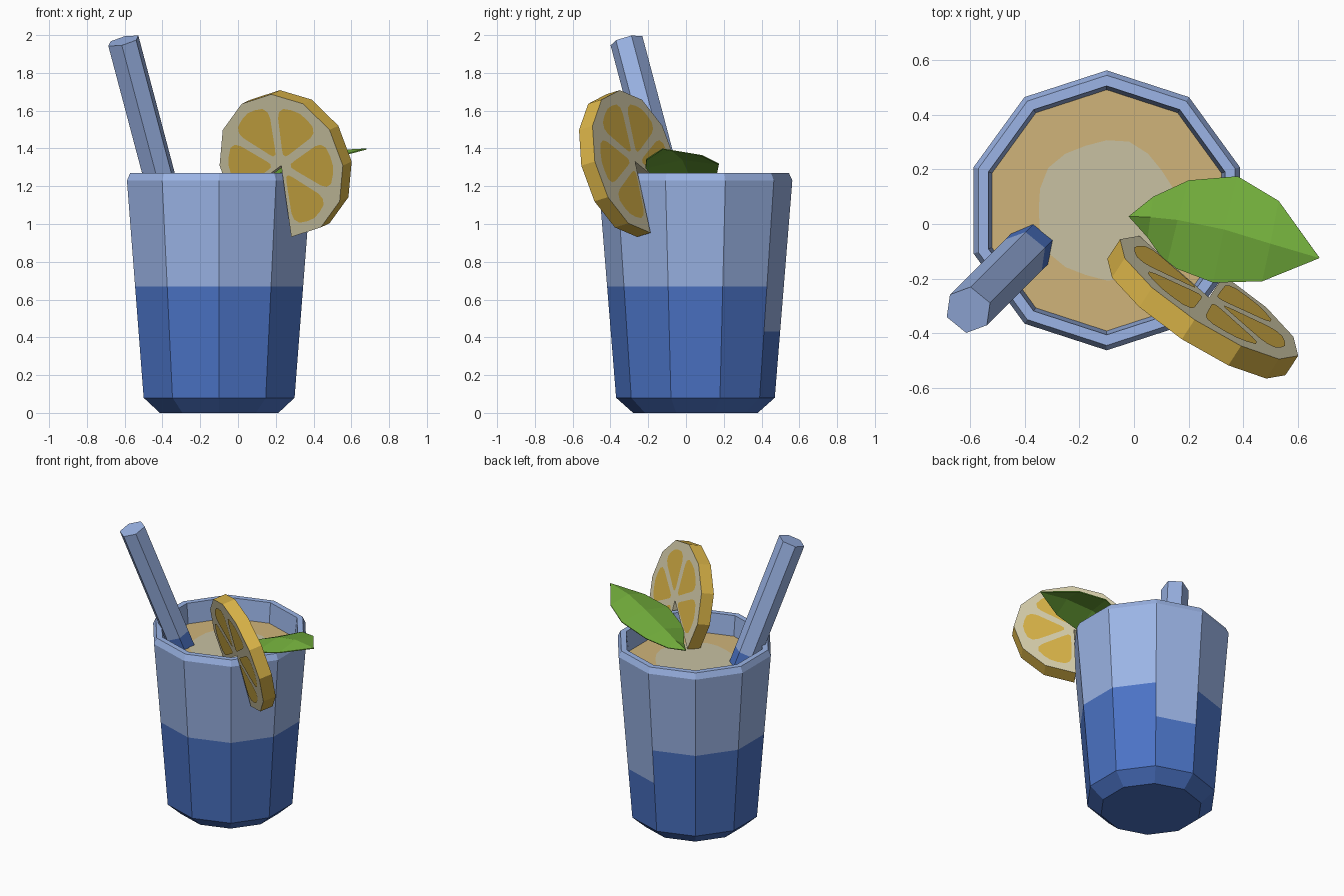
import bpy, math
from mathutils import Vector

if "Cube" in bpy.data.objects:
    bpy.data.objects.remove(bpy.data.objects["Cube"])


def lin(c):
    c /= 255
    return c / 12.92 if c <= 0.04045 else ((c + 0.055) / 1.055) ** 2.4


def material(name, r, g, b):
    m = bpy.data.materials.new(name)
    m.diffuse_color = (lin(r), lin(g), lin(b), 1)
    m.use_nodes = True
    m.node_tree.nodes["Principled BSDF"].inputs["Base Color"].default_value = m.diffuse_color
    return m


LIGHT_BLUE = material("light_blue", 155, 180, 230)
BLUE = material("blue", 75, 115, 197)
TAN = material("tan_drink", 208, 180, 122)
FOAM = material("pale_foam", 200, 193, 162)
PITH = material("cream_pith", 215, 207, 172)
YELLOW = material("lemon_yellow", 218, 180, 72)
GREEN = material("leaf_green", 115, 175, 60)


def build(name, verts, faces, mats, rule=None):
    """Make a mesh object; rule(face number) gives the material slot."""
    me = bpy.data.meshes.new(name)
    me.from_pydata([tuple(v) for v in verts], [], faces)
    for m in mats:
        me.materials.append(m)
    if rule:
        for p in me.polygons:
            p.material_index = rule(p.index)
    ob = bpy.data.objects.new(name, me)
    bpy.context.collection.objects.link(ob)
    return ob


def bridge(rings, n):
    """Side faces between consecutive rings of n vertices."""
    return [(k * n + i, k * n + (i + 1) % n, (k + 1) * n + (i + 1) % n, (k + 1) * n + i)
            for k in range(rings - 1) for i in range(n)]


# Cup: ten-sided profile from the base, over the rim and down to the drink
CX, CY, N = -0.1, 0.05, 10
DRINK_Z = 1.13


def wall(z):
    return 0.42 + 0.093 * (z - 0.08) / 1.15


profile = [(0.33, 0), (0.42, 0.08), (wall(0.43), 0.43), (wall(0.67), 0.67),
           (0.513, 1.23), (0.495, 1.27), (0.456, 1.27), (0.442, DRINK_Z)]
verts = [(CX + r * math.cos(math.radians(54 + 36 * i)),
          CY + r * math.sin(math.radians(54 + 36 * i)), z)
         for r, z in profile for i in range(N)]
faces = bridge(len(profile), N)
faces.append(tuple(reversed(range(N))))


def cup_colour(f):
    if f == len(faces) - 1:
        return 1
    band, side = divmod(f, N)
    # one side has the light colour running lower
    return 1 if band < 2 or (band == 2 and side != 0) else 0


build("cup", verts, faces, [LIGHT_BLUE, BLUE], cup_colour)

# Drink surface and pale foam patch
build("drink", verts[-N:], [tuple(range(N))], [TAN])
M = 20
foam = [(CX + (0.257 + 0.008 * math.cos(5 * t)) * math.cos(t),
         CY + (0.257 + 0.008 * math.cos(5 * t)) * math.sin(t), DRINK_Z + 0.004)
        for t in (2 * math.pi * i / M for i in range(M))]
build("foam", foam, [tuple(range(M))], [FOAM])

# Straw: leaning six-sided rod, darker where it dips into the drink
top = Vector((-0.607, -0.315, 1.97))
slope = Vector((-0.265, -0.265, 1))
axis = slope.normalized()
sv = []
for z in (1.06, 1.21, 1.97):
    c = top + slope * (z - 1.97)
    for i in range(6):
        a = math.radians(21 + 60 * i)
        h = Vector((math.cos(a), math.sin(a), 0))
        sv.append(c + (h - axis * h.dot(axis)).normalized() * 0.088)
sf = bridge(3, 6) + [tuple(range(12, 18)), tuple(reversed(range(6)))]
build("straw", sv, sf, [LIGHT_BLUE, BLUE], lambda f: 1 if f < 6 or f == 13 else 0)

# Lemon slice: twelve-sided disc with one sixth missing where it sits on the rim
n = Vector((0.53, 0.81, 0.25)).normalized()
v = (Vector((0, 0, 1)) - n * n.z).normalized()
u = v.cross(n)
if u.x < 0:
    u = -u
centre = Vector((0.252, -0.305, 1.32))
R, HALF = 0.39, 0.044


def on_slice(x, y, d):
    return centre + u * x + v * y + n * d


def polar(r, deg):
    a = math.radians(deg)
    return r * math.cos(a), r * math.sin(a)


outline = [(0, 0)] + [polar(R, -90 + 30 * i) for i in range(11)]
K = len(outline)
lv = [on_slice(x, y, d) for d in (-HALF, HALF) for x, y in outline]
lf = bridge(2, K)
# the two flat sides are split into wedges around the centre
for o in (0, K):
    for i in range(1, K - 1):
        lf.append((o, o + i, o + i + 1) if o else (o, o + i + 1, o + i))
build("lemon_slice", lv, lf, [PITH, YELLOW],
      lambda f: 1 if 1 <= f < K - 1 else 0)

# Flesh segments: rounded wedges as thin plates on both sides
shape = [(0.065, -8), (0.09, -16), (0.26, -24.5), (0.295, -23), (0.318, -18),
         (0.325, -9), (0.33, 0)]
shape += [(r, -a) for r, a in reversed(shape[:-1])]
S = len(shape)
for side in (-1, 1):
    fv, ff = [], []
    for k in range(5):
        b = len(fv)
        for r, a in shape:
            x, y = polar(r, -60 + 60 * k + a)
            fv.append(on_slice(x, y, side * (HALF + 0.004)))
        f = tuple(range(b, b + S))
        ff.append(f)
    ob = build("lemon_flesh_" + ("front" if side < 0 else "back"), fv, ff, [YELLOW])
    if ob.data.polygons[0].normal.dot(n) * side < 0:
        ob.data.flip_normals()

# Leaf: two halves folded along a raised midrib
# each row: left edge x, y; right edge x, y; midrib x, y; midrib height
rows = [(0.07, 0.10, 0.05, -0.05, 0.06, 0.025, 1.215),
        (0.20, 0.16, 0.12, -0.15, 0.16, 0.015, 1.27),
        (0.38, 0.175, 0.29, -0.215, 0.33, -0.02, 1.345),
        (0.53, 0.085, 0.47, -0.21, 0.50, -0.072, 1.39)]
gv = [(-0.02, 0.028, 1.17), (0.68, -0.125, 1.40)]
for lx, ly, rx, ry, mx, my, z in rows:
    gv += [(lx, ly, z - 0.025), (mx, my, z), (rx, ry, z - 0.045)]
gf = [(0, 3, 2), (0, 4, 3), (1, 11, 12), (1, 12, 13)]
for k in range(3):
    a = 2 + 3 * k
    gf += [(a, a + 1, a + 4, a + 3), (a + 1, a + 2, a + 5, a + 4)]
leaf = build("leaf", gv, gf, [GREEN])
solid = leaf.modifiers.new("thickness", "SOLIDIFY")
solid.thickness = 0.006

# Consistent outward normals on the solid parts
import bmesh
for name in ("cup", "straw", "lemon_slice", "leaf"):
    me = bpy.data.objects[name].data
    bm = bmesh.new()
    bm.from_mesh(me)
    if name != "cup":
        bmesh.ops.recalc_face_normals(bm, faces=bm.faces)
    bm.to_mesh(me)
    bm.free()
